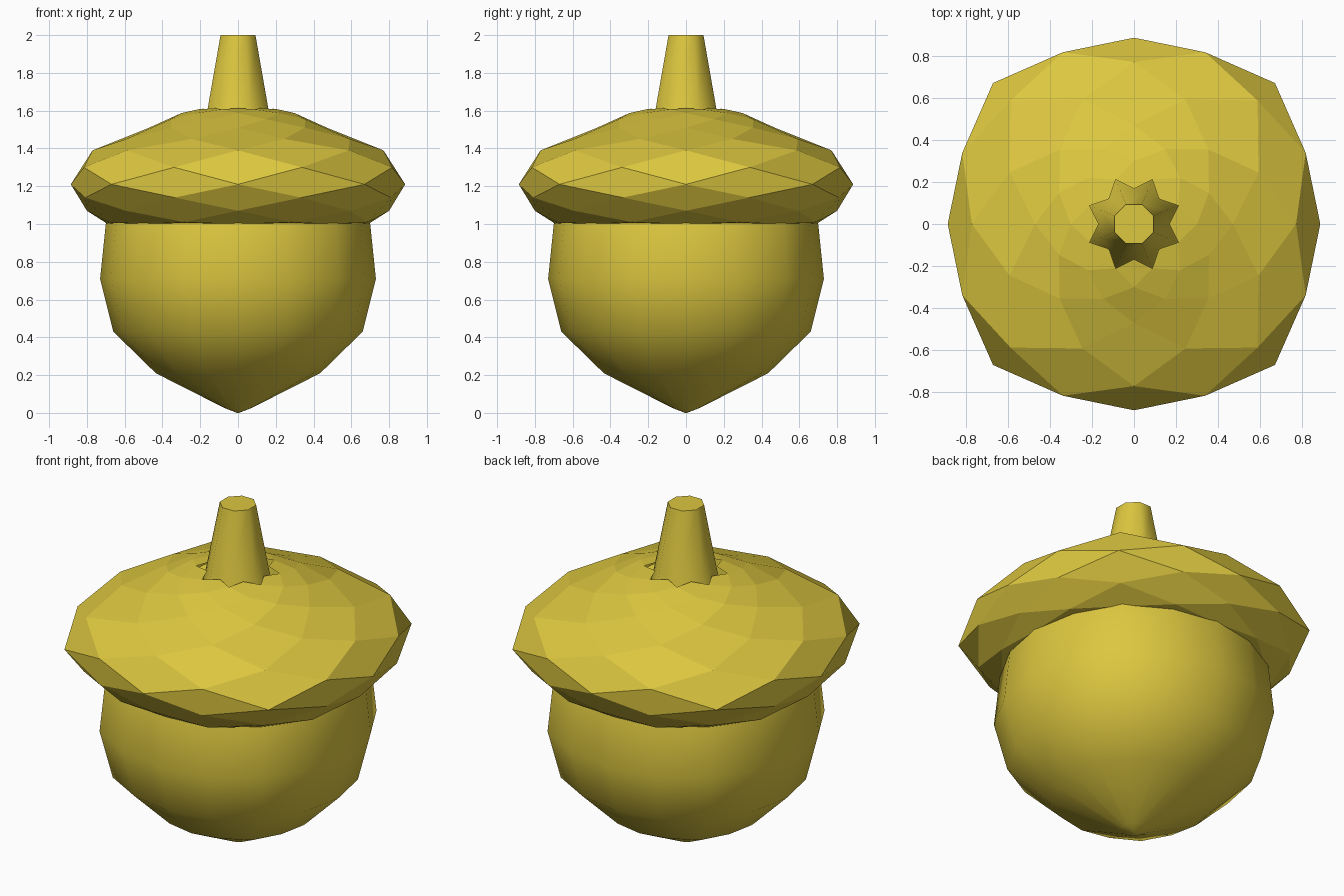
import bpy, bmesh
from math import sin, cos, pi

if "Cube" in bpy.data.objects:
    bpy.data.objects.remove(bpy.data.objects["Cube"])

mat = bpy.data.materials.new("golden_ochre")
mat.diffuse_color = (0.72, 0.57, 0.05, 1)
mat.use_nodes = True
mat.node_tree.nodes["Principled BSDF"].inputs["Base Color"].default_value = mat.diffuse_color


def finish(name, bm, smooth):
    bmesh.ops.recalc_face_normals(bm, faces=bm.faces)
    me = bpy.data.meshes.new(name)
    bm.to_mesh(me)
    bm.free()
    me.materials.append(mat)
    ob = bpy.data.objects.new(name, me)
    bpy.context.collection.objects.link(ob)
    if smooth:
        bpy.ops.object.select_all(action='DESELECT')
        ob.select_set(True)
        bpy.context.view_layer.objects.active = ob
        bpy.ops.object.shade_smooth_by_angle(angle=smooth)
    return ob


def lathe(name, profile, sides, start=0.0, bulge=0.0, smooth=pi / 3):
    """Loft rings of (radius, z); bulge widens the rings on the diagonals."""
    bm = bmesh.new()
    rings = []
    for r, z in profile:
        ring = []
        for k in range(sides):
            a = start + 2 * pi * k / sides
            rr = r * (1 + bulge * max(0, -cos(4 * a)))
            ring.append(bm.verts.new((rr * cos(a), rr * sin(a), z)))
        rings.append(ring)
    for lo, hi in zip(rings, rings[1:]):
        for k in range(sides):
            n = (k + 1) % sides
            bm.faces.new((lo[k], lo[n], hi[n], hi[k]))
    bm.faces.new(rings[0][::-1])
    bm.faces.new(rings[-1])
    return finish(name, bm, smooth)


# Nut: smooth body pointed at the base, domed inside the cap
lathe("nut", [(0.005, 0), (0.07, 0.025), (0.435, 0.21), (0.66, 0.43), (0.73, 0.71),
              (0.70, 1.0), (0.66, 1.12), (0.45, 1.28), (0.1, 1.36)], 16, bulge=0.035, smooth=1.2)

# Stem: tapered octagon running down through the cap's opening
lathe("stem", [(0.235, 1.36), (0.174, 1.61), (0.10, 2.0)], 8, start=pi / 8, smooth=1.0)

# Cap: staggered eight-point rings (axis radius, diagonal radius, z) joined by diamonds
rings = [(0.69, 0.71, 1.0), (0.745, 0.745, 1.01), (0.80, 0.84, 1.07), (0.875, 0.875, 1.14),
         (0.885, 0.947, 1.21), (0.883, 0.883, 1.30), (0.77, 0.83, 1.39), (0.64, 0.64, 1.45),
         (0.47, 0.50, 1.51), (0.385, 0.385, 1.555), (0.30, 0.31, 1.587),
         (0.228, 0.228, 1.607), (0.168, 0.168, 1.613)]
bm = bmesh.new()
verts = []
for i, (ra, rd, z) in enumerate(rings):
    row = []
    for k in range(8):
        a = (k + 0.5 * (i % 2)) * pi / 4
        r = rd if k % 2 else ra
        row.append(bm.verts.new((r * cos(a), r * sin(a), z)))
    verts.append(row)
for i in range(len(rings) - 2):
    for k in range(8):
        left, right = (k - 1, k) if i % 2 == 0 else (k, (k + 1) % 8)
        bm.faces.new((verts[i][k], verts[i + 1][right], verts[i + 2][k], verts[i + 1][left]))
# Triangles closing the lower edge of the cap
for k in range(8):
    bm.faces.new((verts[0][k], verts[0][(k + 1) % 8], verts[1][k]))
finish("cap", bm, None)
